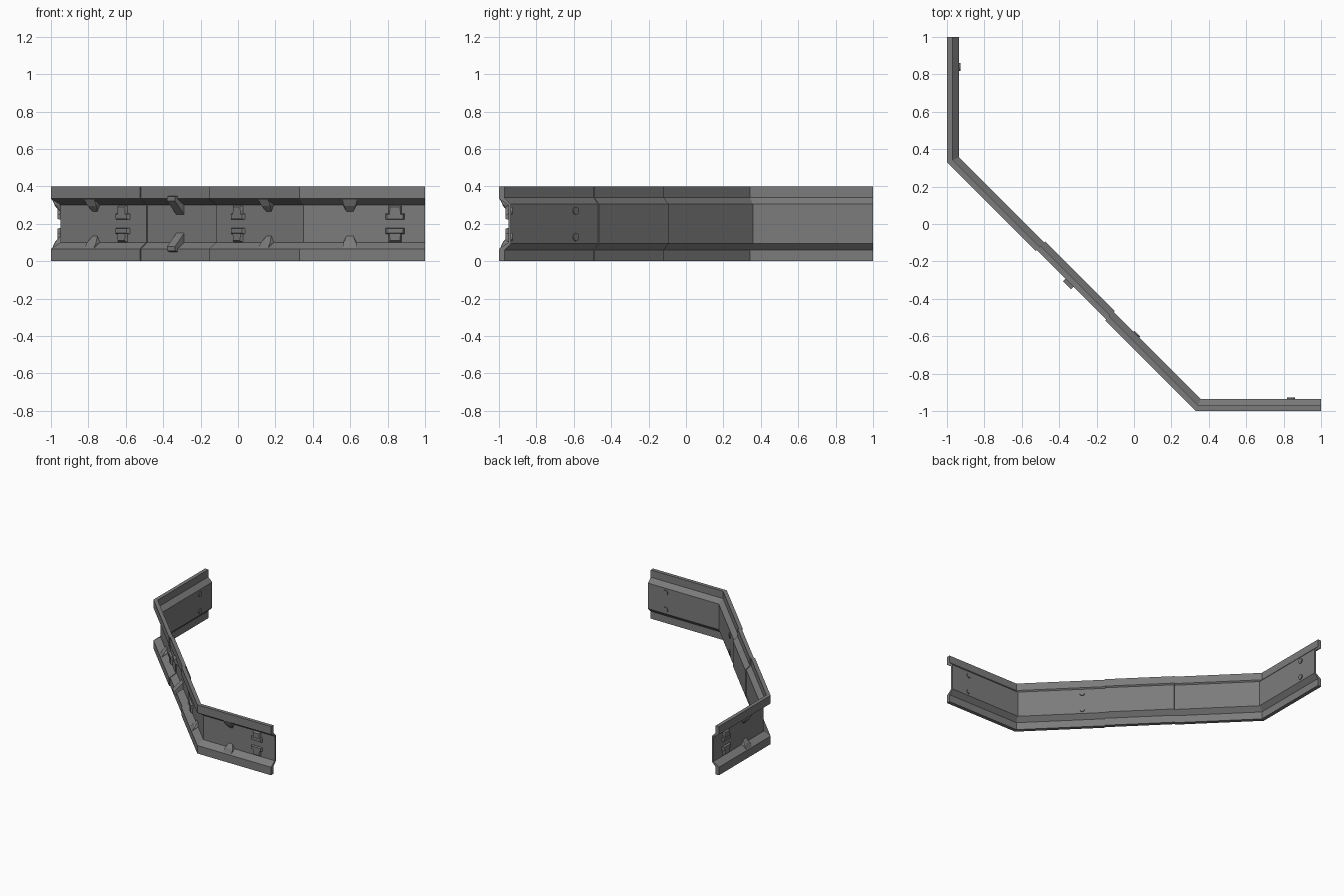
import bpy, bmesh, math
from mathutils import Vector, Matrix

cube = bpy.data.objects.get("Cube")
if cube:
    bpy.data.objects.remove(cube)


def material(name, value):
    m = bpy.data.materials.new(name)
    m.use_nodes = True
    col = (value, value, value, 1)
    m.diffuse_color = col
    m.node_tree.nodes["Principled BSDF"].inputs["Base Color"].default_value = col
    return m


STEEL = material("grey steel", 0.2)

# Outer line of the barrier, seen from above
START, BEND_A, BEND_B, END = [Vector(p) for p in ((-1, 1), (-1, .33), (.33, -1), (1, -1))]

# Rail section: (depth inward, height)
LOWER = [(.065, .095), (.03, .06), (.03, 0), (0, 0), (0, .066), (.05, .10)]
SECTION = LOWER + [(d, .4 - z) for d, z in reversed(LOWER)]


def finish(name, bm):
    bmesh.ops.recalc_face_normals(bm, faces=bm.faces[:])
    mesh = bpy.data.meshes.new(name)
    bm.to_mesh(mesh)
    bm.free()
    mesh.materials.append(STEEL)
    ob = bpy.data.objects.new(name, mesh)
    bpy.context.collection.objects.link(ob)
    return ob


def inward(a, b):
    d = (b - a).normalized()
    return Vector((-d.y, d.x))


def sweep(name, path, shift=0):
    """Mitred sweep of the rail section along a path."""
    bm = bmesh.new()
    rings = []
    for i, p in enumerate(path):
        n1 = inward(path[max(i - 1, 0)], path[max(i, 1)])
        last = len(path) - 1
        n2 = inward(path[min(i, last - 1)], path[min(i + 1, last)])
        miter = (n1 + n2) / (1 + n1.dot(n2))
        rings.append([bm.verts.new((*(p + miter * (d + shift)), z)) for d, z in SECTION])
    n = len(SECTION)
    for r, s in zip(rings, rings[1:]):
        for k in range(n):
            bm.faces.new((r[k], r[(k + 1) % n], s[(k + 1) % n], s[k]))
    bm.faces.new(rings[0])
    bm.faces.new(rings[-1][::-1])
    return finish(name, bm)


def frame(a, b, t):
    """Local x runs along the rail, y inward, z up."""
    p, d, n = a.lerp(b, t), (b - a).normalized(), inward(a, b)
    return Matrix(((d.x, n.x, 0, p.x), (d.y, n.y, 0, p.y), (0, 0, 1, 0), (0, 0, 0, 1)))


def hull(name, place, points):
    """Convex solid, symmetric along the rail, in an upper and a lower copy."""
    for side in ("upper", "lower"):
        bm = bmesh.new()
        for w, d, z in points:
            for sx in (-w, w):
                bm.verts.new(place @ Vector((sx, d, z if side == "upper" else .4 - z)))
        res = bmesh.ops.convex_hull(bm, input=bm.verts[:])
        loose = [v for v in bm.verts if not v.link_faces]
        bmesh.ops.delete(bm, geom=loose, context='VERTS')
        bmesh.ops.dissolve_limit(bm, angle_limit=.01, verts=bm.verts[:], edges=bm.edges[:])
        finish(side + "_" + name, bm)


def bolts(place):
    for side, z in (("upper", .27), ("lower", .13)):
        bm = bmesh.new()
        m = place @ Matrix.Translation((0, .067, z)) @ Matrix.Rotation(math.pi / 2, 4, 'X')
        bmesh.ops.create_cone(bm, cap_ends=True, segments=12, radius1=.021,
                              radius2=.021, depth=.01, matrix=m)
        finish(side + "_bolt_head", bm)


def on_diagonal(x):
    return frame(BEND_A, BEND_B, (x - BEND_A.x) / (BEND_B.x - BEND_A.x))


# Three rails, the short middle one set slightly behind its neighbours
joint_a = BEND_A.lerp(BEND_B, .357)
joint_b = BEND_A.lerp(BEND_B, .636)
sweep("right_rail", [START, BEND_A, joint_a])
sweep("middle_rail", [joint_a, joint_b], .008)
sweep("left_rail", [joint_b, BEND_B, END])

# Small gussets between flange and web
GUSSET = [(.036, .004, .335), (.036, .05, .30), (.036, .02, .305),
          (.018, .05, .265), (.022, .022, .295)]
for place in (frame(START, BEND_A, .6), on_diagonal(-.80), on_diagonal(.13),
              frame(BEND_B, END, .4)):
    hull("gusset", place, GUSSET)

# Large rib at the middle of the middle rail
RIB = [(.03, -.012, .345), (.03, -.012, .322), (.03, .01, .35),
       (.03, .058, .30), (.03, .058, .25)]
hull("rib", on_diagonal(-.35), RIB)

# Clips on the outer side of the web
PLATE = [(.052, .052, .255), (.052, .052, .222), (.042, .034, .25), (.042, .034, .226)]
BLOCK = [(.036, .052, .30), (.036, .052, .25), (.026, .036, .29), (.03, .036, .25)]
clip_places = [frame(START, BEND_A, .24), on_diagonal(-.65), on_diagonal(-.033),
               frame(BEND_B, END, .76)]
for i, place in enumerate(clip_places):
    hull("clip_plate", place, PLATE)
    hull("clip_block", place, BLOCK)
    if i != 1:
        bolts(place)
